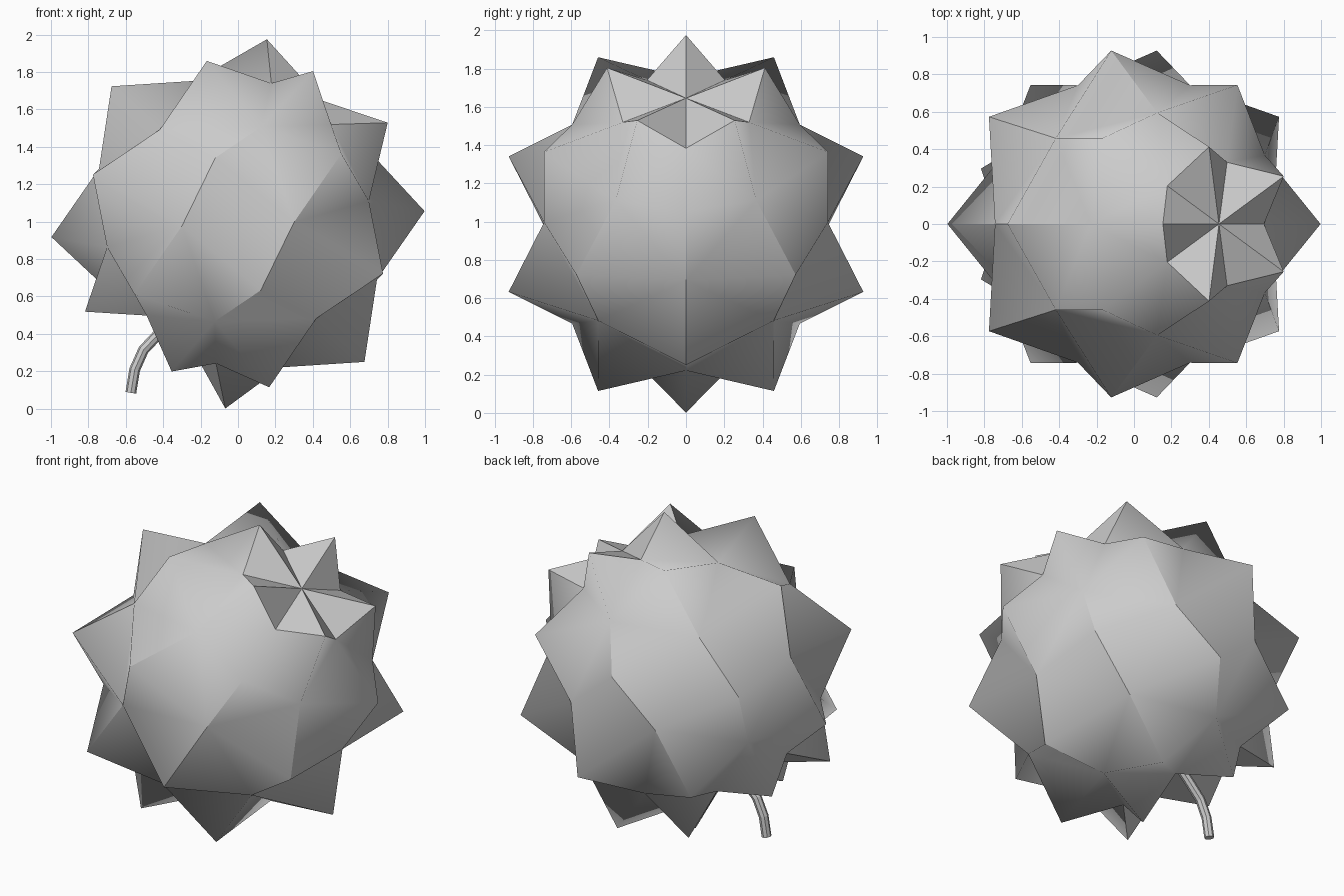
import bpy, bmesh, math
from mathutils import Vector, Matrix

if "Cube" in bpy.data.objects:
    bpy.data.objects.remove(bpy.data.objects["Cube"])

SEG, RINGS = 10, 7
TILT = math.radians(34.6)
CENTRE = Vector((0, 0, 0.987))
INNER = 0.8

# Spiky fruit body: sphere grid with alternating (checkerboard) raised vertices
bm = bmesh.new()
top = bm.verts.new((0, 0, INNER))
bottom = bm.verts.new((0, 0, -0.6))      # dent around the stem
grid = []
for k in range(1, RINGS):
    polar = math.pi * k / RINGS
    rad, z = math.sin(polar), math.cos(polar)
    if k == RINGS - 1:                   # ring flared by the dent
        rad, z = 0.504, -0.85
    ring = []
    for j in range(SEG):
        a = 2 * math.pi * j / SEG
        s = INNER if (k + j) % 2 else 1
        ring.append(bm.verts.new((s * rad * math.cos(a), s * rad * math.sin(a), s * z)))
    grid.append(ring)
for j in range(SEG):
    n = (j + 1) % SEG
    bm.faces.new((top, grid[0][j], grid[0][n]))
    bm.faces.new((bottom, grid[-1][n], grid[-1][j]))
    for k, (a, b) in enumerate(zip(grid, grid[1:]), 1):
        quad = [a[j], b[j], b[n], a[n]]
        if (k + j) % 2 == 0:             # start at a low corner: fold along the valley
            quad = quad[1:] + quad[:1]
        bm.faces.new(quad)
bmesh.ops.transform(bm, verts=bm.verts,
                    matrix=Matrix.Translation(CENTRE) @ Matrix.Rotation(TILT, 4, 'Y'))
mesh = bpy.data.meshes.new("spiky_fruit")
bm.to_mesh(mesh)
bm.free()
fruit = bpy.data.objects.new("spiky_fruit", mesh)
bpy.context.collection.objects.link(fruit)
bpy.context.view_layer.objects.active = fruit
fruit.select_set(True)
bpy.ops.object.shade_smooth_by_angle(angle=math.radians(30))

# Curved stem from the dented pole
curve = bpy.data.curves.new("stem", 'CURVE')
curve.dimensions = '3D'
curve.bevel_depth = 0.029
curve.bevel_resolution = 2
curve.use_fill_caps = True
path = [(-0.30, 0.52), (-0.41, 0.415), (-0.505, 0.315), (-0.552, 0.21), (-0.573, 0.085)]
line = curve.splines.new('POLY')
line.points.add(len(path) - 1)
for p, (x, z) in zip(line.points, path):
    p.co = (x, 0, z, 1)
line.use_smooth = False
stem = bpy.data.objects.new("stem", curve)
bpy.context.collection.objects.link(stem)
